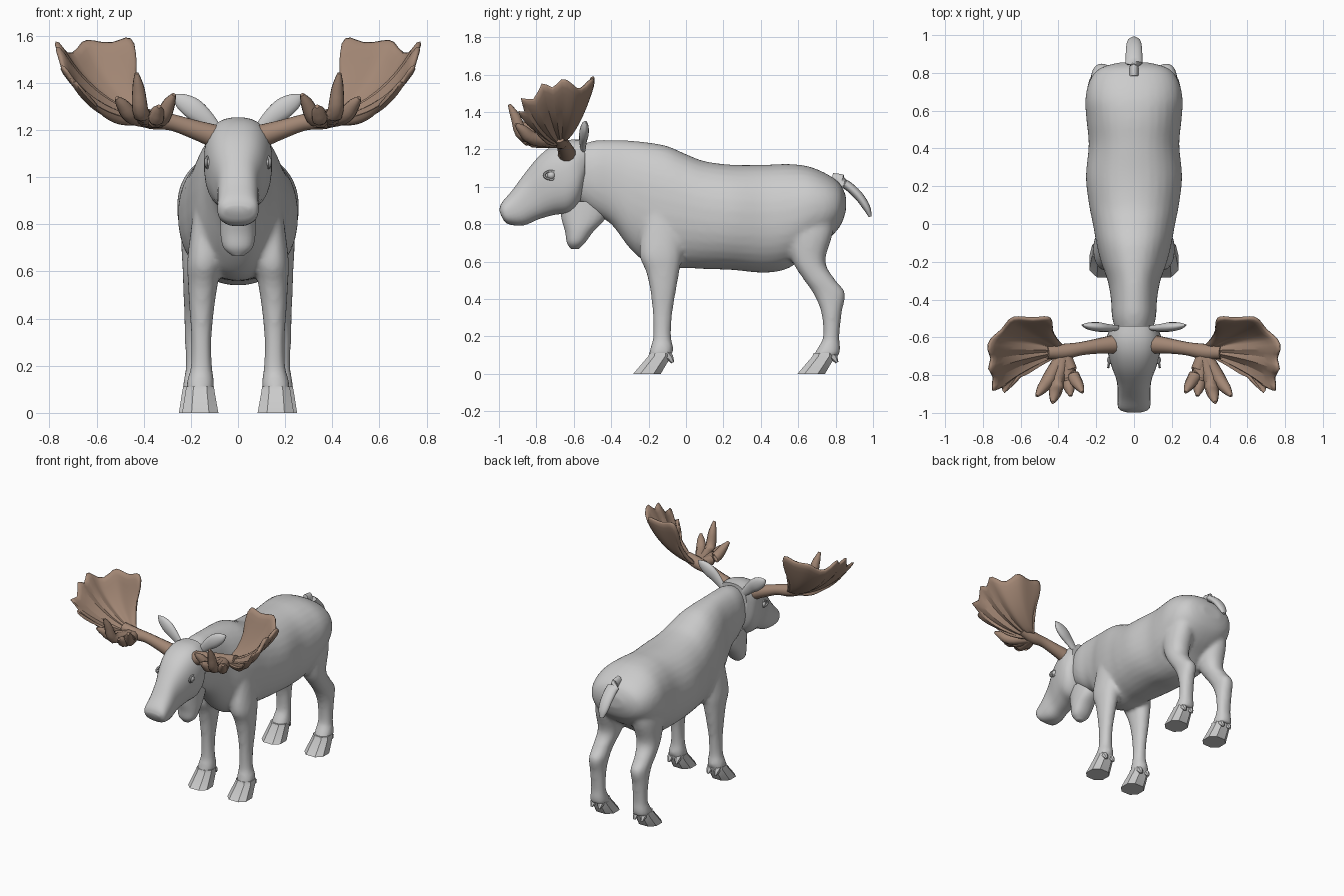
import bpy, bmesh, math
from mathutils import Vector as V

if "Cube" in bpy.data.objects:
    bpy.data.objects.remove(bpy.data.objects["Cube"])


def material(name, rgb):
    m = bpy.data.materials.new(name)
    m.diffuse_color = (*rgb, 1)
    m.use_nodes = True
    m.node_tree.nodes["Principled BSDF"].inputs["Base Color"].default_value = m.diffuse_color
    return m


HIDE = material("grey_hide", (0.6, 0.6, 0.6))
ANTLER = material("brown_antler", (0.36, 0.24, 0.175))


def spline(rows, steps):
    """Catmull-Rom interpolation of number rows."""
    out = []
    for i in range(len(rows) - 1):
        p = [rows[max(i - 1, 0)], rows[i], rows[i + 1], rows[min(i + 2, len(rows) - 1)]]
        for k in range(steps):
            t = k / steps
            out.append([b + 0.5 * t * (c - a + t * (2*a - 5*b + 4*c - d + t * (3*(b - c) + d - a)))
                        for a, b, c, d in zip(*p)])
    return out + [list(rows[-1])]


def loft(bm, rings, n=24, power=2.2):
    """Skin rings given as (centre, half axis u, half axis v)."""
    def sp(a):
        return math.copysign(abs(a) ** (2 / power), a)
    loops, faces = [], []
    for c, u, v in rings:
        ang = [2 * math.pi * (i + 0.5) / n for i in range(n)]
        loops.append([bm.verts.new(c + u * sp(math.cos(a)) + v * sp(math.sin(a))) for a in ang])
    for a, b in zip(loops, loops[1:]):
        faces += [bm.faces.new((a[i], a[(i+1) % n], b[(i+1) % n], b[i])) for i in range(n)]
    faces += [bm.faces.new(loops[0][::-1]), bm.faces.new(loops[-1])]
    bmesh.ops.recalc_face_normals(bm, faces=faces)


def finish(name, bm, mat, mirror=False, angle=50):
    me = bpy.data.meshes.new(name)
    bm.to_mesh(me)
    bm.free()
    ob = bpy.data.objects.new(name, me)
    bpy.context.collection.objects.link(ob)
    me.materials.append(mat)
    bpy.ops.object.select_all(action='DESELECT')
    ob.select_set(True)
    bpy.context.view_layer.objects.active = ob
    if angle:
        bpy.ops.object.shade_smooth_by_angle(angle=math.radians(angle))
    if mirror:
        ob.modifiers.new("mirror", 'MIRROR')
    return ob


def flat_rings(rows, side=1):
    """Horizontal rings from rows of z, y0, y1, x0, x1."""
    return [(V((side * (x0+x1)/2, (y0+y1)/2, z)), V(((x1-x0)/2, 0, 0)), V((0, (y1-y0)/2, 0)))
            for z, y0, y1, x0, x1 in rows]


def tube(bm, rows, n=10, flat=1.0, steps=4):
    """Tapered tube along rows of x, y, z, radius; flat scales the second axis."""
    pts = spline(rows, steps)
    rings = []
    for i, p in enumerate(pts):
        d = V(pts[min(i+1, len(pts)-1)][:3]) - V(pts[max(i-1, 0)][:3])
        u = d.cross(V((0, 1, 0.01)) if abs(d.normalized().y) < 0.9 else V((1, 0, 0))).normalized()
        v = d.cross(u).normalized()
        rings.append((V(p[:3]), u * p[3], v * p[3] * flat))
    loft(bm, rings, n, 2)


# Body: trunk and neck (y, bottom, top, half width), with the legs blended in
TRUNK = [(-.62, .95, 1.2, .08), (-.5, .86, 1.245, .115), (-.4, .8, 1.25, .122), (-.3, .67, 1.247, .14),
         (-.2, .585, 1.237, .175), (-.1, .56, 1.218, .2), (0, .565, 1.175, .218), (.1, .56, 1.137, .238),
         (.25, .555, 1.118, .255), (.42, .54, 1.118, .24), (.55, .565, 1.122, .252), (.66, .65, 1.108, .258),
         (.76, .72, 1.065, .235), (.825, .79, 1.015, .18), (.855, .87, .95, .08)]
FRONT_LEG = [(.85, -.22, -.02, .08, .19), (.65, -.25, -.02, .07, .215), (.55, -.215, -.035, .085, .212),
             (.45, -.192, -.052, .1, .207), (.32, -.178, -.073, .112, .198), (.2, -.176, -.08, .11, .2),
             (.14, -.19, -.068, .102, .215), (.095, -.2, -.075, .1, .222)]
HIND_LEG = [(.9, .52, .8, .07, .22), (.75, .53, .785, .06, .24), (.6, .57, .745, .08, .235),
            (.5, .632, .8, .105, .232), (.43, .68, .852, .11, .228), (.33, .723, .833, .118, .226),
            (.2, .733, .82, .12, .222), (.14, .705, .825, .115, .23), (.095, .68, .82, .11, .238)]
bm = bmesh.new()
loft(bm, [(V((0, y, (a+b)/2)), V((w, 0, 0)), V((0, 0, (b-a)/2))) for y, a, b, w in spline(TRUNK, 4)], 32)
for side in (1, -1):
    for leg in (FRONT_LEG, HIND_LEG):
        loft(bm, flat_rings(spline(leg, 4), side))
body = finish("body_and_legs", bm, HIDE, angle=None)
rm = body.modifiers.new("blend", 'REMESH')
rm.mode, rm.voxel_size, rm.use_smooth_shade = 'VOXEL', 0.014, True
sm = body.modifiers.new("soften", 'SMOOTH')
sm.factor, sm.iterations = 0.5, 6

# Hooves and dewclaws
for name, dy, dx in (("front", 0, 0), ("hind", .878, .014)):
    bm = bmesh.new()
    loft(bm, flat_rings([(.112, -.2+dy, -.075+dy, .098+dx, .222+dx), (.095, -.205+dy, -.075+dy, .096+dx, .226+dx),
                         (0, -.287+dy, -.13+dy, .078+dx, .242+dx)]), 8, 2.4)
    finish(name + "_hooves", bm, HIDE, True, 35)
    bm = bmesh.new()
    for x in (.13, .19):
        tube(bm, [(x+dx, -.11+dy, .11, .024), (x+dx, -.085+dy, .085, .02), (x+dx, -.07+dy, .06, .008)], 6, steps=1)
    finish(name + "_dewclaws", bm, HIDE, True, 35)

# Head: rows of top y, top z, bottom y, bottom z, half width
HEAD = [(-.998, .875, -.988, .845, .05), (-.985, .915, -.955, .802, .084), (-.93, .98, -.87, .793, .088),
        (-.86, 1.075, -.79, .825, .092), (-.78, 1.17, -.7, .85, .122), (-.7, 1.228, -.62, .86, .142),
        (-.62, 1.252, -.565, .92, .142), (-.54, 1.25, -.54, 1.02, .115)]
bm = bmesh.new()
loft(bm, [(V((0, (a+c)/2, (b+d)/2)), V((w, 0, 0)), V((0, (a-c)/2, (b-d)/2)))
          for a, b, c, d, w in spline(HEAD, 4)], 28, 2.5)
finish("head", bm, HIDE)

# Throat flap
FLAP = [(.92, -.68, -.4, -.07, .07), (.83, -.667, -.43, -.075, .075), (.76, -.647, -.495, -.075, .075),
        (.7, -.637, -.54, -.062, .062), (.667, -.615, -.575, -.025, .025)]
bm = bmesh.new()
loft(bm, flat_rings(spline(FLAP, 4)), 20)
finish("throat_flap", bm, HIDE)

# Eyes with lids, and nostrils
bm = bmesh.new()
bmesh.ops.create_uvsphere(bm, u_segments=12, v_segments=8, radius=.022)
bmesh.ops.translate(bm, verts=bm.verts, vec=(.122, -.72, 1.062))
finish("eyes", bm, HIDE, True)
for name, centre, ry, rz in (("eyelids", V((.13, -.72, 1.062)), .038, .022),
                             ("nostrils", V((.058, -.975, .872)), .018, .012)):
    bm = bmesh.new()
    ring = []
    for i in range(16):
        a = 2 * math.pi * i / 16
        along = V((-.15, 1, 0)) if name == "eyelids" else V((.9, .3, 0))
        c = centre + along * (ry * math.cos(a)) + V((0, 0, rz * math.sin(a)))
        out = (c - centre).normalized() * .007
        nrm = V((.007, 0, 0)) if name == "eyelids" else V((0, -.007, 0))
        ring.append([bm.verts.new(c + out * math.cos(k * math.pi / 3) + nrm * math.sin(k * math.pi / 3))
                     for k in range(6)])
    for i in range(16):
        for k in range(6):
            a, b = ring[i], ring[(i + 1) % 16]
            bm.faces.new((a[k], a[(k+1) % 6], b[(k+1) % 6], b[k]))
    bmesh.ops.recalc_face_normals(bm, faces=bm.faces)
    finish(name, bm, HIDE, True)

# Ears and tail
bm = bmesh.new()
tube(bm, [(.09, -.55, 1.2, .025), (.14, -.55, 1.25, .038), (.19, -.545, 1.29, .046),
          (.24, -.54, 1.323, .034), (.275, -.535, 1.347, .006)], 14, .55)
finish("ears", bm, HIDE, True)
bm = bmesh.new()
tube(bm, [(0, .78, 1.03, .045), (0, .85, 1.015, .045), (0, .92, .955, .044), (0, .965, .89, .036),
          (0, .985, .84, .015)], 14, .55)
finish("tail", bm, HIDE)

# Antler beams and brow tines (x, y, z, radius)
bm = bmesh.new()
tube(bm, [(.09, -.635, 1.17, .052), (.18, -.645, 1.2, .042), (.28, -.66, 1.232, .036),
          (.37, -.675, 1.245, .042), (.46, -.68, 1.27, .035)], 12)
finish("antler_beams", bm, ANTLER, True)
bm = bmesh.new()
for mid, tip in (((.325, -.8, 1.25), (.272, -.89, 1.35)), ((.35, -.82, 1.245), (.335, -.91, 1.3)),
                 ((.41, -.86, 1.27), (.43, -.945, 1.44)), ((.45, -.82, 1.26), (.515, -.91, 1.335))):
    tube(bm, [(.37, -.68, 1.24, .035), (*mid, .037), (*[(a*.4 + b*.6) for a, b in zip(mid, tip)], .028),
              (*tip, .009)], 8)
finish("brow_tines", bm, ANTLER, True)

# Antler palms: a cupped fan of rays alternating between points and notches
RIM = [(.43, -.535, 1.46), (.432, -.5, 1.585), (.475, -.49, 1.605), (.53, -.505, 1.565), (.62, -.49, 1.585),
       (.665, -.5, 1.59), (.70, -.57, 1.51), (.765, -.6, 1.55), (.785, -.67, 1.605), (.745, -.71, 1.5),
       (.787, -.78, 1.6), (.73, -.80, 1.43), (.772, -.92, 1.515), (.685, -.83, 1.37), (.71, -.94, 1.44),
       (.6, -.79, 1.31)]
base = V((.36, -.67, 1.235))
bm = bmesh.new()
grid = []
for r in RIM:
    tip = V(r)
    bend = (base + tip) / 2 + V((.07, .01, -.10))
    ts = [.1 + .9 * k / 6 for k in range(7)]
    grid.append([bm.verts.new(base*(1-t)**2 + bend*(2*t*(1-t)) + tip*t*t) for t in ts])
for a, b in zip(grid, grid[1:]):
    for k in range(6):
        bm.faces.new((a[k], a[k+1], b[k+1], b[k]))
bmesh.ops.recalc_face_normals(bm, faces=bm.faces)
palm = finish("antler_palms", bm, ANTLER, True, 60)
so = palm.modifiers.new("thickness", 'SOLIDIFY')
so.thickness, so.offset = .032, 0
palm.modifiers.new("round", 'SUBSURF').levels = 1
palm.modifiers["round"].render_levels = 1
